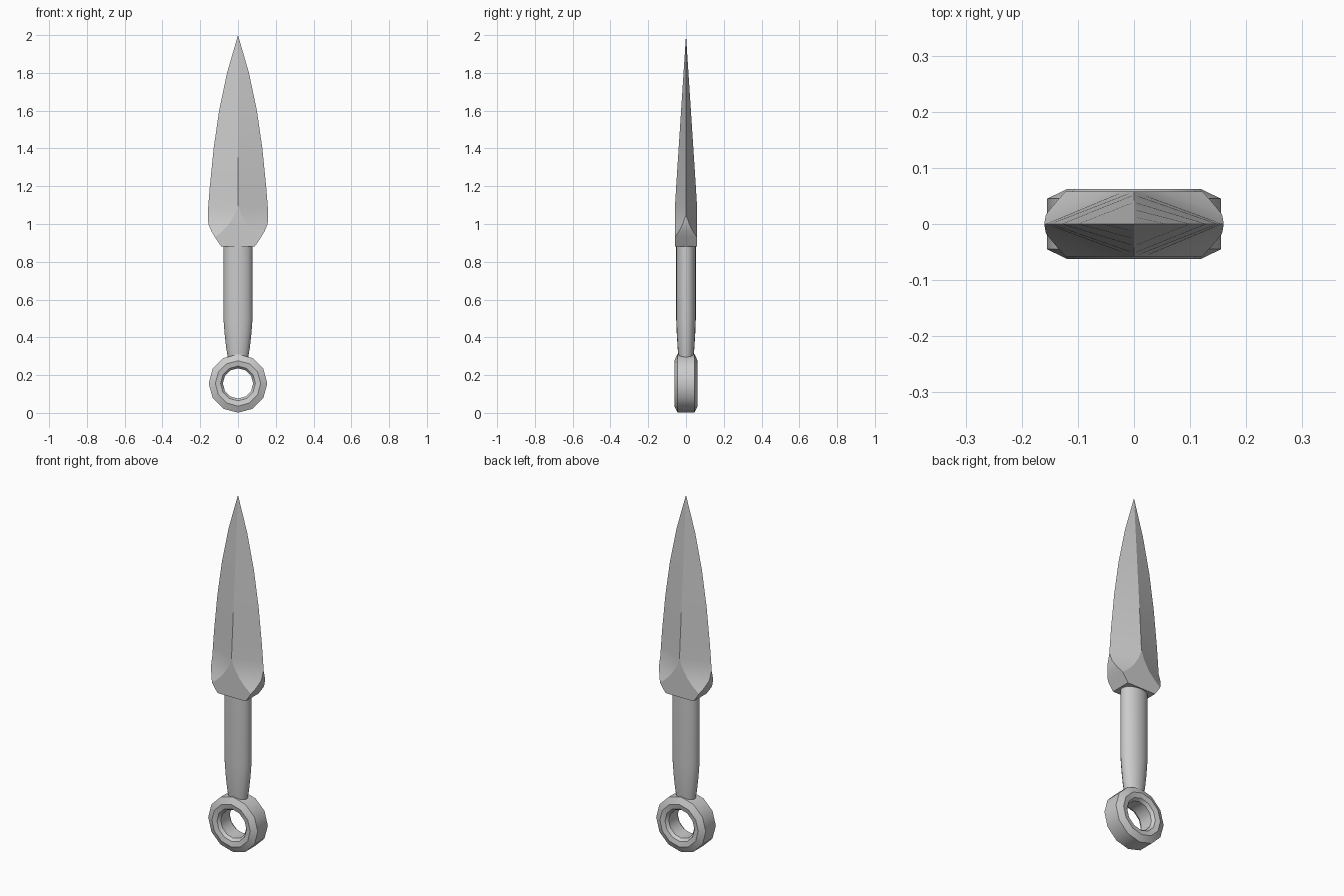
import bpy, bmesh, math

if "Cube" in bpy.data.objects:
    bpy.data.objects.remove(bpy.data.objects["Cube"])

steel = bpy.data.materials.new("steel_grey")
steel.use_nodes = True
GREY = (0.6, 0.6, 0.6, 1)
steel.diffuse_color = GREY
steel.node_tree.nodes["Principled BSDF"].inputs["Base Color"].default_value = GREY


def loft(name, loops, closed=False, angle=30):
    """Skin a stack of equal-length point loops into one object."""
    bm = bmesh.new()
    rings = [[bm.verts.new(p) for p in loop] for loop in loops]
    n = len(rings[0])
    pairs = list(zip(rings, rings[1:]))
    if closed:
        pairs.append((rings[-1], rings[0]))
    else:
        bm.faces.new(rings[0])
        bm.faces.new(rings[-1])
    for low, high in pairs:
        for i in range(n):
            j = (i + 1) % n
            bm.faces.new((low[i], low[j], high[j], high[i]))
    bmesh.ops.remove_doubles(bm, verts=bm.verts, dist=0.0005)
    bmesh.ops.recalc_face_normals(bm, faces=bm.faces)
    mesh = bpy.data.meshes.new(name)
    bm.to_mesh(mesh)
    bm.free()
    obj = bpy.data.objects.new(name, mesh)
    bpy.context.collection.objects.link(obj)
    mesh.materials.append(steel)
    bpy.ops.object.select_all(action='DESELECT')
    obj.select_set(True)
    bpy.context.view_layer.objects.active = obj
    bpy.ops.object.shade_smooth_by_angle(angle=math.radians(angle))
    return obj


# Blade: diamond section above, squaring off into a block at the base
def blade_section(z, width, depth, flat, side):
    quarter = [(width, side), (flat, depth)]
    half = quarter + [(-x, y) for x, y in reversed(quarter)]
    return [(x, y, z) for x, y in half + [(-x, -y) for x, y in half]]


# height, half width, half depth, front flat half width, side flat half depth
blade = [
    (0.88, 0.088, 0.058, 0.088, 0.058),
    (0.93, 0.122, 0.058, 0.122, 0.058),
    (0.96, 0.140, 0.058, 0.085, 0.038),
    (1.00, 0.157, 0.058, 0.048, 0.017),
    (1.05, 0.160, 0.058, 0.018, 0),
    (1.10, 0.157, 0.058, 0, 0),
    (1.20, 0.149, 0.052, 0, 0),
    (1.40, 0.129, 0.039, 0, 0),
    (1.60, 0.100, 0.026, 0, 0),
    (1.80, 0.058, 0.013, 0, 0),
    (2.00, 0, 0, 0, 0),
]
loft("blade", [blade_section(*row) for row in blade], angle=20)

# Handle: oval grip tapering towards the ring
SIDES = 20
grip = [(0.29, 0.053, 0.039), (0.34, 0.062, 0.044), (0.42, 0.071, 0.049),
        (0.50, 0.077, 0.052), (0.89, 0.077, 0.052)]
loft("handle", [[(rx * math.cos(math.tau * i / SIDES),
                  ry * math.sin(math.tau * i / SIDES), z)
                 for i in range(SIDES)] for z, rx, ry in grip])

# Pommel ring: chamfered section swept round the hole
section = [(0.080, -0.040), (0.092, -0.056), (0.120, -0.062), (0.155, -0.045),
           (0.155, 0.045), (0.120, 0.062), (0.092, 0.056), (0.080, 0.040)]
STEPS = 12
loft("pommel_ring", [[(r * math.sin(math.tau * i / STEPS), y,
                       0.156 + r * math.cos(math.tau * i / STEPS))
                      for r, y in section] for i in range(STEPS)],
     closed=True, angle=35)
